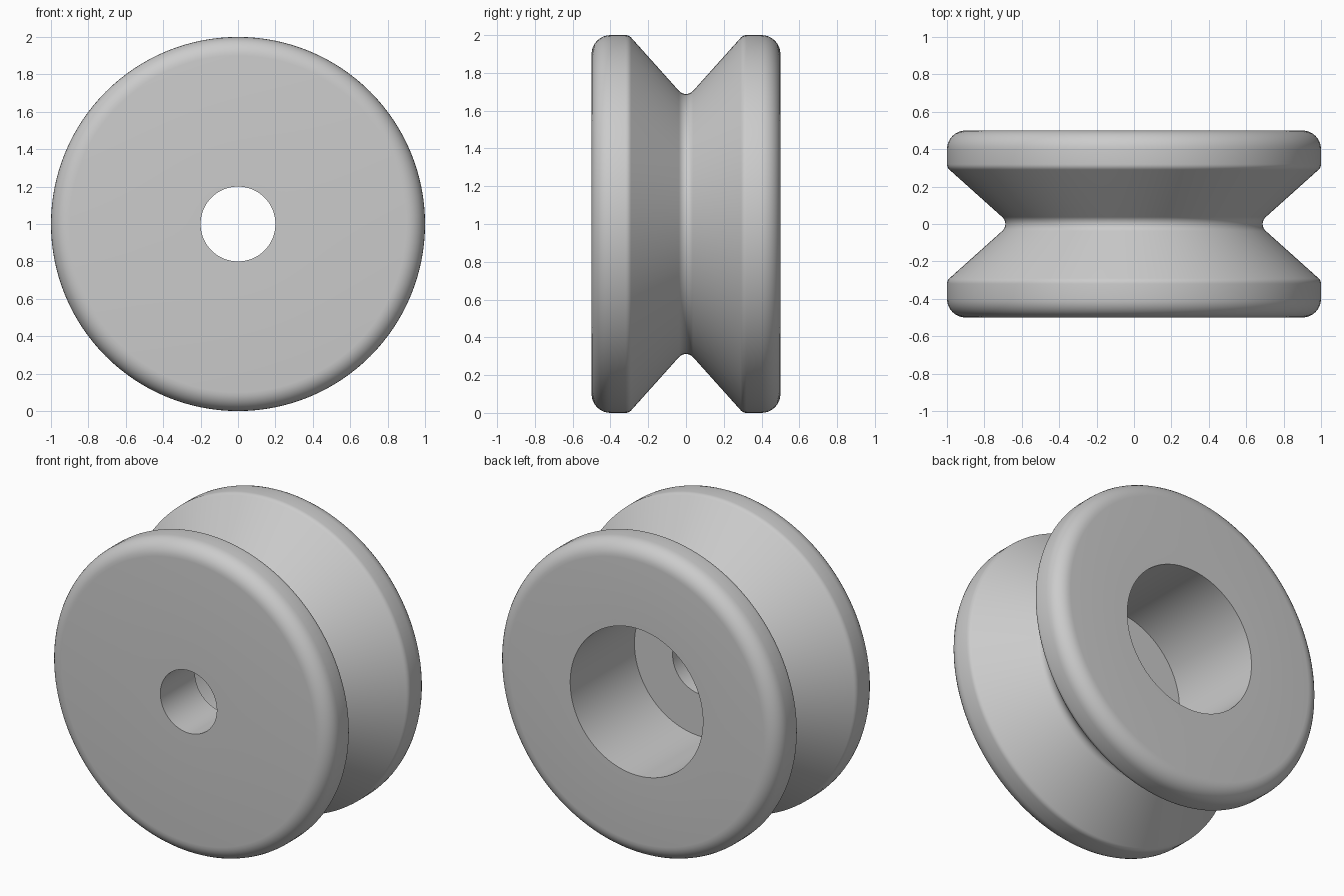
import bpy, bmesh, math
from mathutils import Matrix, Vector

cube = bpy.data.objects.get("Cube")
if cube:
    bpy.data.objects.remove(cube, do_unlink=True)

SEGMENTS = 128


def arc(cy, cr, radius, start, end, steps):
    """Points (y, r) of a fillet, angles in degrees."""
    angles = [math.radians(start + (end - start) * i / steps) for i in range(steps + 1)]
    return [(cy + radius * math.cos(a), cr + radius * math.sin(a)) for a in angles]


# Half of the outer profile: face edge fillet, rim corner, groove slope, groove floor
slope = 48
half = arc(-0.4, 0.9, 0.1, 180, 90, 8)
half += arc(-0.32, 0.96, 0.04, 90, 90 - slope, 4)
half += arc(0, 0.738, 0.05, 270 - slope, 270, 5)
outer = half + [(-y, r) for y, r in reversed(half[:-1])]

# Stepped bore: wide pocket from the back, narrow hole through the front
bore = [(0.5, 0.47), (-0.15, 0.47), (-0.15, 0.2), (-0.5, 0.2)]
profile = outer + bore

# Revolve the closed profile about the y axis
bm = bmesh.new()
verts = [bm.verts.new((r, y, 0)) for y, r in profile]
edges = [bm.edges.new((a, b)) for a, b in zip(verts, verts[1:] + verts[:1])]
bmesh.ops.spin(bm, geom=verts + edges, cent=(0, 0, 0), axis=(0, 1, 0),
               angle=math.tau, steps=SEGMENTS, use_merge=True)
bmesh.ops.remove_doubles(bm, verts=bm.verts, dist=0.0001)
bmesh.ops.recalc_face_normals(bm, faces=bm.faces)
bmesh.ops.transform(bm, matrix=Matrix.Translation(Vector((0, 0, 1))), verts=bm.verts)

mesh = bpy.data.meshes.new("grooved_wheel")
bm.to_mesh(mesh)
bm.free()
wheel = bpy.data.objects.new("grooved_wheel", mesh)
bpy.context.collection.objects.link(wheel)

# Plain grey material
grey = bpy.data.materials.new("light_grey")
grey.use_nodes = True
colour = (0.6, 0.6, 0.6, 1)
grey.diffuse_color = colour
grey.node_tree.nodes["Principled BSDF"].inputs["Base Color"].default_value = colour
mesh.materials.append(grey)

# Smooth curves, sharp bore edges
bpy.ops.object.select_all(action="DESELECT")
wheel.select_set(True)
bpy.context.view_layer.objects.active = wheel
bpy.ops.object.shade_smooth_by_angle(angle=math.radians(30))
